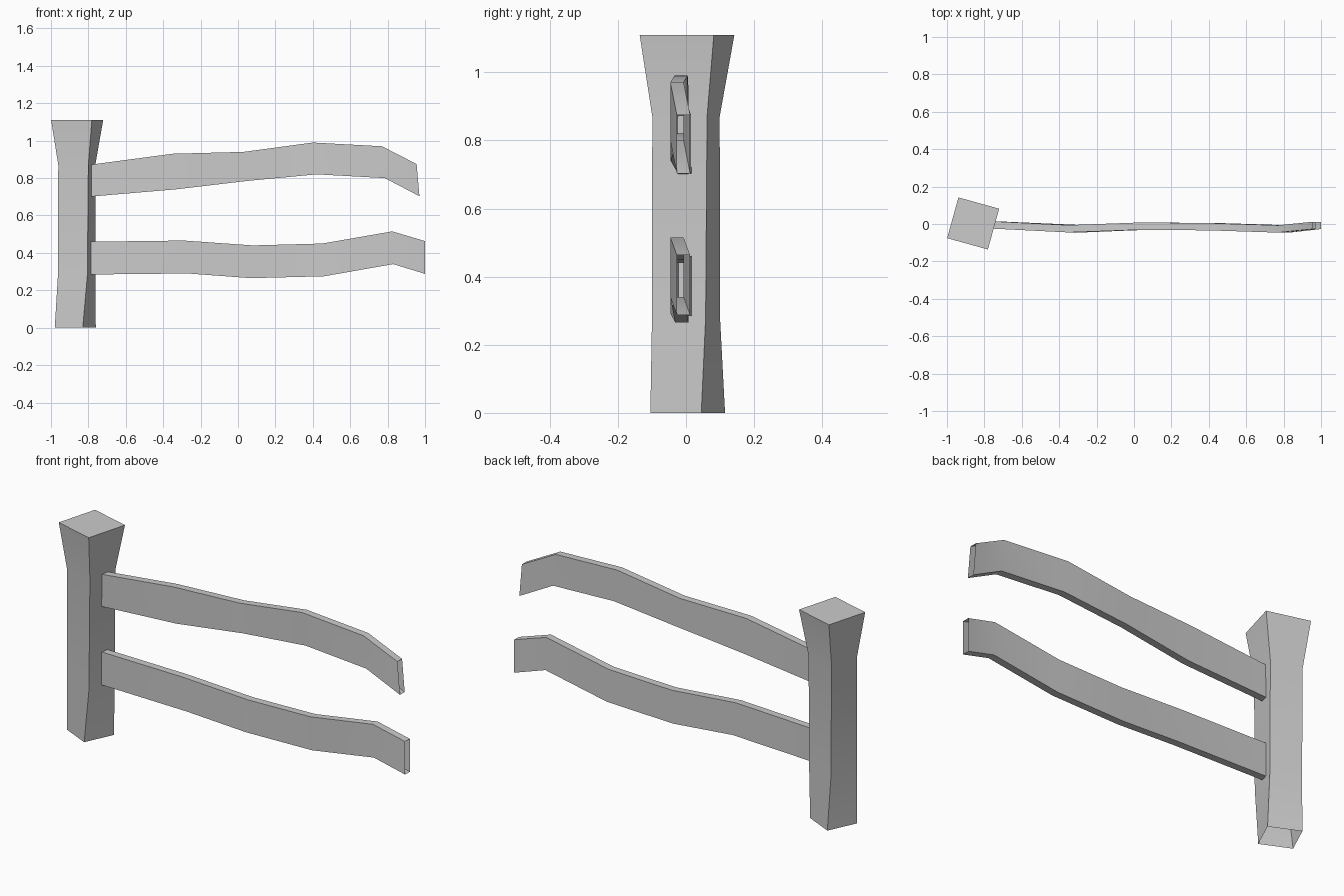
import bpy, math

if "Cube" in bpy.data.objects:
    bpy.data.objects.remove(bpy.data.objects["Cube"])


def loft(name, rings, cap_end=False):
    """Skin a list of four-point rings, leaving the ends open unless capped."""
    verts = [p for ring in rings for p in ring]
    faces = []
    for i in range(len(rings) - 1):
        for j in range(4):
            k = (j + 1) % 4
            a, b = i * 4, (i + 1) * 4
            faces.append((a + j, a + k, b + k, b + j))
    if cap_end:
        a = (len(rings) - 1) * 4
        faces.append((a, a + 1, a + 2, a + 3))
    mesh = bpy.data.meshes.new(name)
    mesh.from_pydata(verts, [], faces)
    obj = bpy.data.objects.new(name, mesh)
    bpy.context.collection.objects.link(obj)
    bpy.ops.object.select_all(action='DESELECT')
    obj.select_set(True)
    bpy.context.view_layer.objects.active = obj
    bpy.ops.object.shade_smooth_by_angle(angle=math.radians(30))
    return obj


def square(cx, cy, z, side, degrees):
    """Counter-clockwise square turned about its centre."""
    r = side / math.sqrt(2)
    angles = [math.radians(degrees + 45 + 90 * i) for i in range(4)]
    return [(cx + r * math.cos(a), cy + r * math.sin(a), z) for a in angles]


# Twisted post: flared head, narrow waist, open underside
loft("post", [
    square(-0.87, 0.005, 0.0, 0.165, -25),
    square(-0.863, 0.0, 0.28, 0.163, -15),
    square(-0.862, 0.0, 0.87, 0.165, -13),
    square(-0.86, 0.003, 1.11, 0.226, -15.5),
], cap_end=True)

# Sideways wobble shared by both rails (y of the front face)
WOBBLE = [-0.016, -0.045, -0.031, -0.034, -0.046, -0.027]
THICKNESS = 0.039


def rail(name, top, bottom):
    """Hollow plank running from inside the post to its open far end."""
    rings = []
    for (tx, tz), (bx, bz), y in zip(top, bottom, WOBBLE):
        y2 = y + THICKNESS
        rings.append([(bx, y, bz), (tx, y, tz), (tx, y2, tz), (bx, y2, bz)][::-1])
    return loft(name, rings)


rail("upper_rail",
     [(-0.93, 0.853), (-0.35, 0.93), (0.03, 0.94), (0.40, 0.99), (0.77, 0.97), (0.955, 0.875)],
     [(-0.93, 0.689), (-0.33, 0.74), (0.05, 0.785), (0.42, 0.82), (0.785, 0.80), (0.97, 0.703)])
rail("lower_rail",
     [(-0.93, 0.458), (-0.29, 0.466), (0.08, 0.44), (0.45, 0.45), (0.825, 0.515), (1.0, 0.463)],
     [(-0.93, 0.283), (-0.27, 0.29), (0.07, 0.265), (0.46, 0.275), (0.83, 0.34), (1.0, 0.288)])
